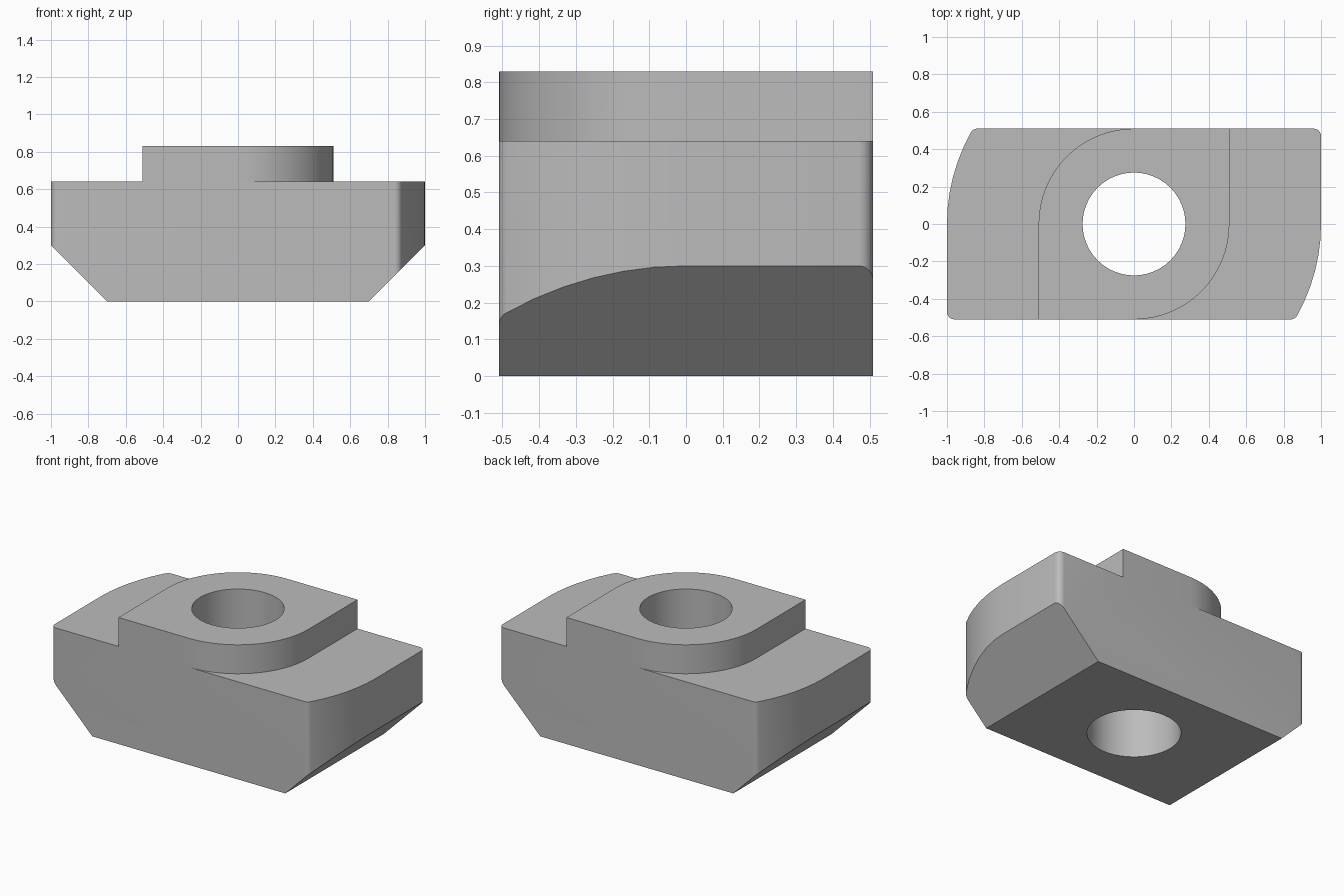
import bpy
import bmesh
import math
from mathutils import Matrix, Vector

cube = bpy.data.objects.get("Cube")
if cube:
    bpy.data.objects.remove(cube, do_unlink=True)

HALF_DEPTH = 0.51    # half of the body depth, also the boss radius
FILLET = 0.04
SHOULDER = 0.64
HEIGHT = 0.83

steel = bpy.data.materials.new("grey_steel")
steel.use_nodes = True
steel.diffuse_color = (0.5, 0.5, 0.5, 1)
steel.node_tree.nodes["Principled BSDF"].inputs["Base Color"].default_value = (0.5, 0.5, 0.5, 1)


def arc(cx, cy, radius, start, end, steps):
    angles = [math.radians(start + (end - start) * i / steps) for i in range(steps + 1)]
    return [(cx + radius * math.cos(a), cy + radius * math.sin(a)) for a in angles]


def prism(name, outline, low, high, matrix=Matrix()):
    """Extrude a flat outline from low to high, then place it."""
    bm = bmesh.new()
    face = bm.faces.new([bm.verts.new((x, y, low)) for x, y in outline])
    top = bmesh.ops.extrude_face_region(bm, geom=[face])["geom"]
    moved = [v for v in top if isinstance(v, bmesh.types.BMVert)]
    bmesh.ops.translate(bm, verts=moved, vec=Vector((0, 0, high - low)))
    bmesh.ops.transform(bm, matrix=matrix, verts=bm.verts)
    bmesh.ops.recalc_face_normals(bm, faces=bm.faces)
    mesh = bpy.data.meshes.new(name)
    bm.to_mesh(mesh)
    bm.free()
    mesh.materials.append(steel)
    obj = bpy.data.objects.new(name, mesh)
    bpy.context.collection.objects.link(obj)
    return obj


# Body: each end has one square corner and one swept corner, all filleted
inner = HALF_DEPTH - FILLET
swept_x = math.sqrt((1 - FILLET) ** 2 - inner ** 2)
swept_angle = -math.degrees(math.atan2(inner, swept_x))
half = arc(swept_x, -inner, FILLET, -90, swept_angle, 6)
half += arc(0, 0, 1, swept_angle, 0, 6)[1:]
half += arc(1 - FILLET, inner, FILLET, 0, 90, 6)
body = prism("slot_nut_body", half + [(-x, -y) for x, y in half], 0, HEIGHT)

# Cutters: through hole, two shoulders around the boss, two sloped ends
cutters = [prism("hole_cutter", arc(0, 0, 0.275, 0, 360, 48)[:-1], -0.2, 1)]
shoulder = arc(0, 0, HALF_DEPTH, -90, 0, 16)
shoulder += [(HALF_DEPTH, 0.7), (1.2, 0.7), (1.2, -0.7), (0, -0.7)]
wedge = [(0.6, -0.1), (1.2, 0.5), (1.2, -0.1)]
upright = Matrix.Rotation(math.pi / 2, 4, "X")
for side, turn in (("left", 0), ("right", math.pi)):
    spin = Matrix.Rotation(turn, 4, "Z")
    cutters.append(prism(side + "_shoulder_cutter", shoulder, SHOULDER, 1, spin))
    cutters.append(prism(side + "_slope_cutter", wedge, -0.8, 0.8, spin @ upright))

for cutter in cutters:
    cut = body.modifiers.new(cutter.name, "BOOLEAN")
    cut.operation = "DIFFERENCE"
    cut.solver = "EXACT"
    cut.object = cutter

# Apply the cuts, drop the cutters and shade the curved walls
bpy.context.view_layer.objects.active = body
for obj in bpy.context.selected_objects:
    obj.select_set(False)
body.select_set(True)
for cutter in cutters:
    bpy.ops.object.modifier_apply(modifier=cutter.name)
    bpy.data.objects.remove(cutter, do_unlink=True)
bpy.ops.object.shade_smooth_by_angle(angle=math.radians(30))
